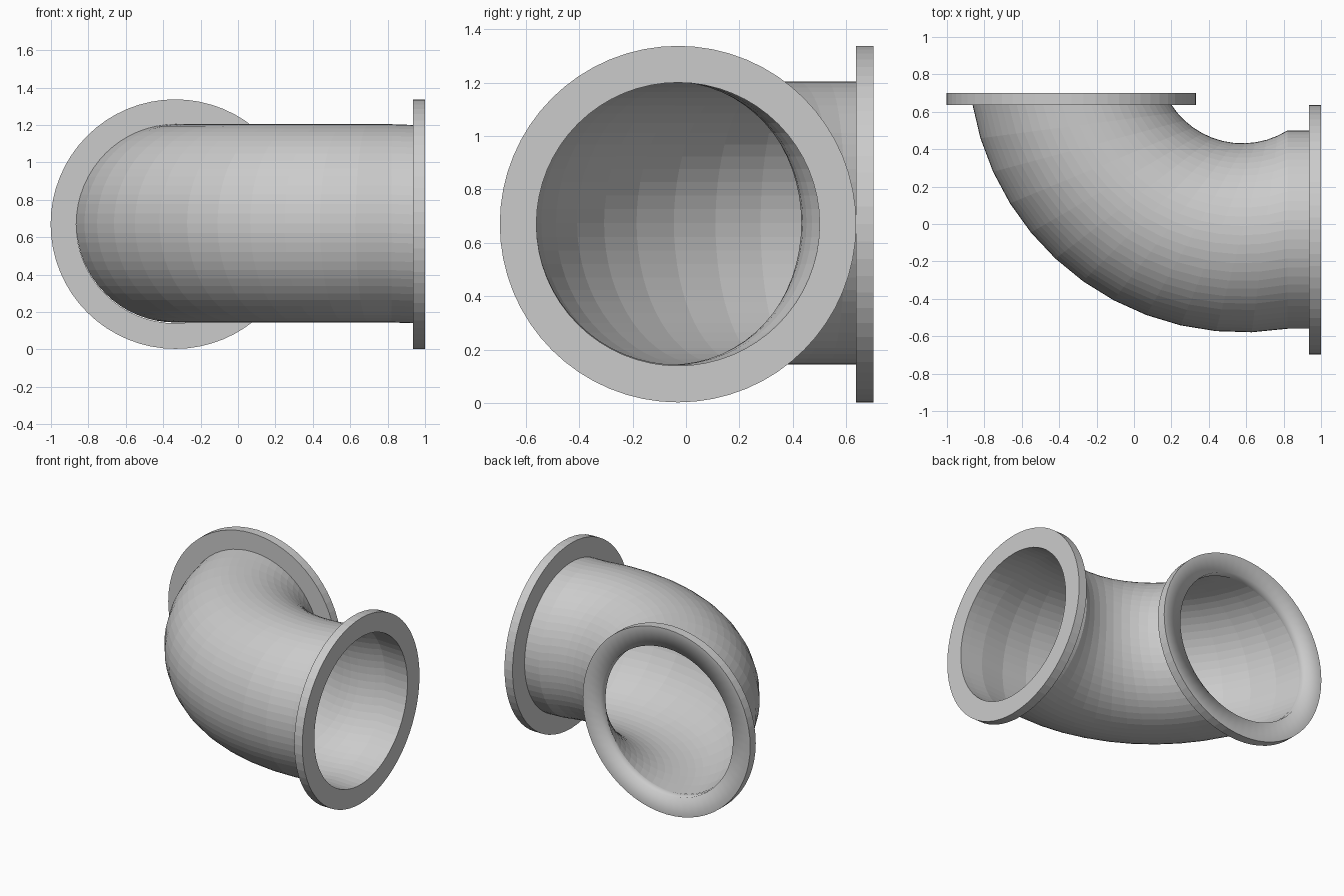
import bpy, bmesh
from math import pi, cos, sin, radians
from mathutils import Matrix, Vector

if "Cube" in bpy.data.objects:
    bpy.data.objects.remove(bpy.data.objects["Cube"])

SEG = 64          # sides of the round sections
BEND_STEPS = 12   # segments along the 90 degree bend
R_PIPE, R_FLANGE = 0.53, 0.667
ZC = 0.67
BEND_AXIS = Vector((0.58, 0.885, 0))


def ring_x(x, y, z, r):
    """Circle of points facing along x."""
    return [Vector((x, y + r * cos(2 * pi * i / SEG), z + r * sin(2 * pi * i / SEG)))
            for i in range(SEG)]


def loft(name, rings, closed=False):
    """Bridge successive rings with quads; closed joins last ring to first."""
    bm = bmesh.new()
    vs = [[bm.verts.new(p) for p in ring] for ring in rings]
    pairs = list(zip(vs, vs[1:])) + ([(vs[-1], vs[0])] if closed else [])
    for a, b in pairs:
        for i in range(SEG):
            j = (i + 1) % SEG
            bm.faces.new((a[i], a[j], b[j], b[i]))
    if closed:
        bmesh.ops.recalc_face_normals(bm, faces=bm.faces[:])
    mesh = bpy.data.meshes.new(name)
    bm.to_mesh(mesh)
    bm.free()
    obj = bpy.data.objects.new(name, mesh)
    bpy.context.collection.objects.link(obj)
    return obj


def flange(name):
    """Flat annular plate, axis x, thickness 0.064."""
    t = 0.064
    return loft(name, [ring_x(0, 0, 0, R_PIPE), ring_x(0, 0, 0, R_FLANGE),
                       ring_x(t, 0, 0, R_FLANGE), ring_x(t, 0, 0, R_PIPE)], closed=True)


# Thin-walled pipe: short straight collar, then a ring swept round the bend axis
start = ring_x(0.82, -0.03, ZC + 0.004, R_PIPE)
rings = [ring_x(0.936, -0.03, ZC, R_PIPE)]
for k in range(BEND_STEPS + 1):
    turn = (Matrix.Translation(BEND_AXIS)
            @ Matrix.Rotation(radians(-90 * k / BEND_STEPS), 4, 'Z')
            @ Matrix.Translation(-BEND_AXIS))
    rings.append([turn @ p for p in start])
loft("elbow_pipe", rings)

# Flange on the right end
right = flange("right_flange")
right.location = (0.936, -0.03, ZC)

# Flange on the back end, with its face shaded softly into the bore
back = flange("back_flange")
back.location = (-0.335, 0.637, ZC)
back.rotation_euler = (0, 0, radians(90))
for poly in back.data.polygons:
    poly.use_smooth = True
for edge in back.data.edges:
    a, b = (back.data.vertices[i].co for i in edge.vertices)
    outer = min(a.yz.length, b.yz.length) > 0.6
    if outer or max(a.x, b.x) < 0.01:
        edge.use_edge_sharp = True
